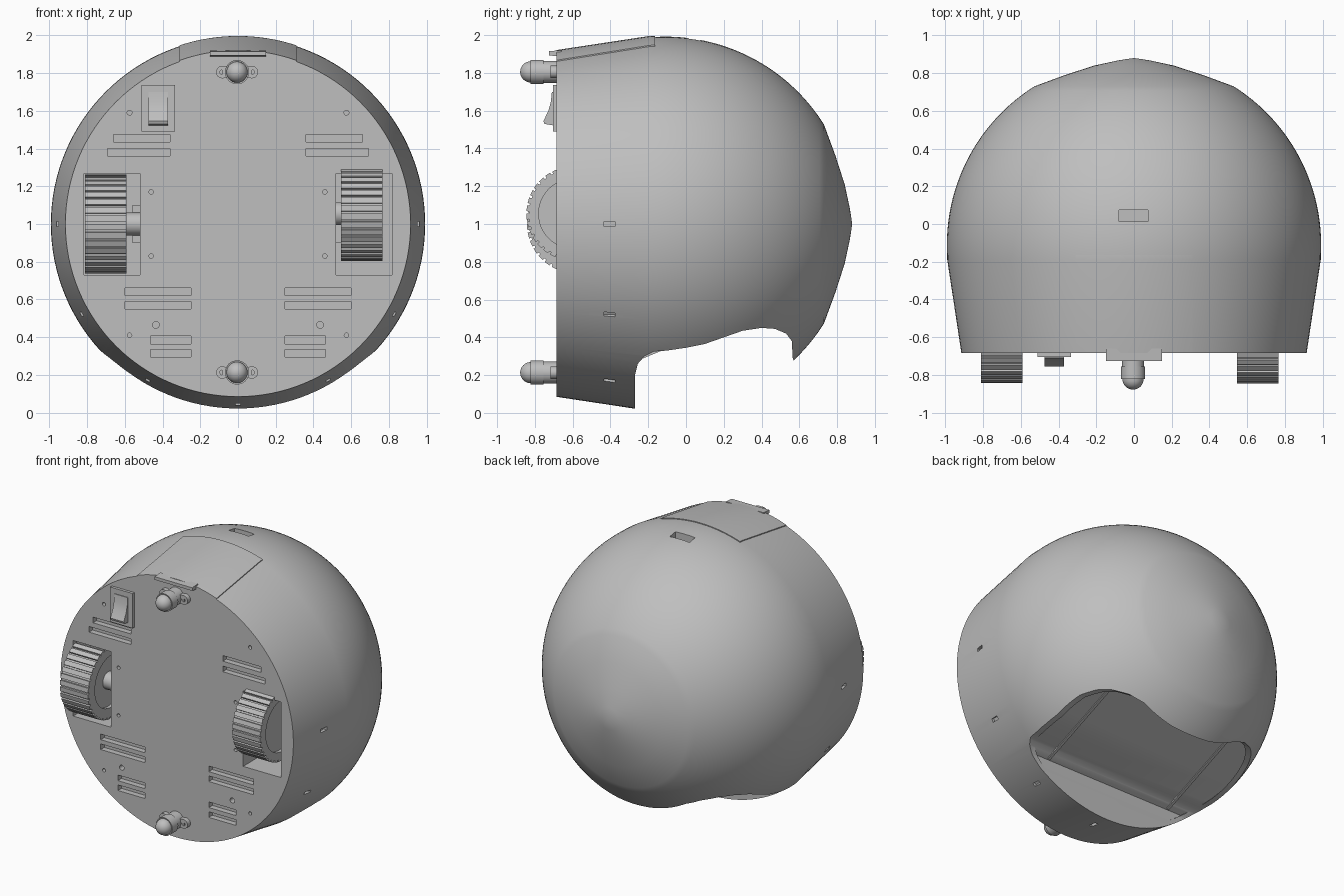
import bpy, bmesh, math
from mathutils import Matrix, Vector

if "Cube" in bpy.data.objects:
    bpy.data.objects.remove(bpy.data.objects["Cube"])

AXIS_Z = 1.0     # height of the body's long axis, which runs along y
FACE_Y = -0.685  # flat front face

grey = bpy.data.materials.new("plain grey")
grey.use_nodes = True
grey.diffuse_color = (0.52, 0.52, 0.52, 1)
grey.node_tree.nodes["Principled BSDF"].inputs["Base Color"].default_value = (0.52, 0.52, 0.52, 1)


def finish(bm, name):
    bmesh.ops.recalc_face_normals(bm, faces=bm.faces)
    me = bpy.data.meshes.new(name)
    bm.to_mesh(me)
    bm.free()
    me.materials.append(grey)
    ob = bpy.data.objects.new(name, me)
    bpy.context.collection.objects.link(ob)
    return ob


def smooth(ob, angle=30):
    bpy.ops.object.select_all(action='DESELECT')
    ob.select_set(True)
    bpy.context.view_layer.objects.active = ob
    bpy.ops.object.shade_smooth_by_angle(angle=math.radians(angle))


def lathe(name, pts, centre=(0, AXIS_Z), steps=128):
    """Revolve (y, radius) points about a line along y."""
    bm = bmesh.new()
    vs = [bm.verts.new((centre[0] + r, y, centre[1])) for y, r in pts]
    es = [bm.edges.new(p) for p in zip(vs, vs[1:])]
    bmesh.ops.spin(bm, geom=vs + es, cent=(centre[0], 0, centre[1]), axis=(0, 1, 0),
                   angle=math.tau, steps=steps)
    bmesh.ops.remove_doubles(bm, verts=bm.verts, dist=1e-5)
    return finish(bm, name)


def prism(name, pts, x0, x1):
    """Extrude a (y, z) outline along x."""
    bm = bmesh.new()
    f = bm.faces.new([bm.verts.new((x0, y, z)) for y, z in pts])
    ext = bmesh.ops.extrude_face_region(bm, geom=[f])["geom"]
    bmesh.ops.translate(bm, vec=(x1 - x0, 0, 0),
                        verts=[v for v in ext if isinstance(v, bmesh.types.BMVert)])
    return finish(bm, name)


def add_box(bm, x0, x1, y0, y1, z0, z1, turn=Matrix()):
    lo, hi = Vector((x0, y0, z0)), Vector((x1, y1, z1))
    m = turn @ Matrix.Translation((lo + hi) / 2) @ Matrix.Diagonal((*(hi - lo), 1))
    bmesh.ops.create_cube(bm, size=1, matrix=m)


def box(name, *dims):
    bm = bmesh.new()
    add_box(bm, *dims)
    return finish(bm, name)


def boolean(ob, tool, op='DIFFERENCE'):
    mod = ob.modifiers.new("cut", 'BOOLEAN')
    mod.operation, mod.object, mod.solver = op, tool, 'EXACT'
    bpy.context.view_layer.objects.active = ob
    bpy.ops.object.modifier_apply(modifier=mod.name)
    bpy.data.objects.remove(tool)


def body_profile(off=0.0):
    """Tapered skirt, round dome and a slightly pointed cap."""
    R, yc = 0.992 - off, -0.11
    pts = [(FACE_Y + off, 0), (FACE_Y + off, 0.915 - off), (-0.19, R - 0.002)]
    end = math.asin((0.73 - yc) / 0.992)
    pts += [(yc + R * math.sin(end * i / 24), R * math.cos(end * i / 24)) for i in range(25)]
    return pts + [(0.79 - off, 0.365), (0.84 - off, 0.21), (0.868 - off, 0.08), (0.88 - off, 0)]


# Body with the curved scoop opening underneath
body = lathe("body_shell", body_profile())
scoop = [(-0.27, -0.2), (-0.27, 0.2), (-0.255, 0.26), (-0.22, 0.3), (-0.17, 0.325), (-0.1, 0.33),
         (0, 0.345), (0.1, 0.365), (0.2, 0.4), (0.3, 0.435), (0.4, 0.45), (0.47, 0.445),
         (0.53, 0.42), (0.56, 0.38), (0.565, 0.29), (0.6, 0.2), (0.6, -0.2)]
boolean(body, prism("scoop_cutter", scoop, -1.2, 1.2))

# Hollow behind the opening, closed by a sloping panel
cavity = lathe("cavity_cutter", body_profile(0.03))
boolean(cavity, prism("slope_cutter", [(-0.268, -0.2), (-0.268, 0.28), (0.7, 0.68), (0.7, -0.2)],
                      -1.2, 1.2), 'INTERSECT')
boolean(body, cavity)
for s in (-1, 1):
    prism("slope_rib", [(-0.26, 0.275), (-0.26, 0.3), (0.45, 0.593), (0.45, 0.568)],
          s * 0.5 - 0.01, s * 0.5 + 0.01)

# Front openings: wheel wells, vents and screw holes
bm = bmesh.new()
vents = [(0.36, 0.66, 1.435), (0.36, 0.692, 1.36), (0.25, 0.6, 0.62), (0.25, 0.6, 0.55),
         (0.25, 0.465, 0.365), (0.25, 0.465, 0.295)]
holes = [(0.575, 1.59, 0.013), (0.46, 1.17, 0.012), (0.46, 0.83, 0.012),
         (0.575, 0.41, 0.012), (0.435, 0.465, 0.018)]
for s in (-1, 1):
    def sided(a, b):
        return sorted((s * a, s * b))
    add_box(bm, *sided(0.52, 0.817), -0.9, -0.3, 0.73, 1.267)
    for a, b, z in vents:
        add_box(bm, *sided(a, b), -0.9, FACE_Y + 0.04, z, z + 0.04)
    for x, z, r in holes:
        m = Matrix.Translation((s * x, FACE_Y, z)) @ Matrix.Rotation(math.pi / 2, 4, 'X')
        bmesh.ops.create_cone(bm, cap_ends=True, segments=16, radius1=r, radius2=r,
                              depth=0.08, matrix=m)
# Small slots round the lower skirt, and one on top
for i in range(7):
    turn = Matrix.Translation((0, 0, AXIS_Z)) @ Matrix.Rotation(math.radians(30 * i), 4, 'Y')
    add_box(bm, 0.935, 1.1, -0.435, -0.375, -0.012, 0.012, turn)
add_box(bm, -0.08, 0.075, 0.012, 0.075, 1.93, 2.1)
boolean(body, finish(bm, "opening_cutter"))
smooth(body)

# Removable top hatch and its finger tab
hatch = lathe("top_hatch", [(y, r + 0.006) for y, r in body_profile()[1:4]])
bm = bmesh.new()
bm.from_mesh(hatch.data)
bmesh.ops.holes_fill(bm, edges=[e for e in bm.edges if e.is_boundary])
bmesh.ops.recalc_face_normals(bm, faces=bm.faces)
bm.to_mesh(hatch.data)
bm.free()
boolean(hatch, box("hatch_cutter", -0.31, 0.31, -0.8, -0.165, 1.85, 2.2), 'INTERSECT')
smooth(hatch)
tab_pts = [(-0.66, 1.885), (-0.725, 1.893), (-0.725, 1.915), (-0.66, 1.92)]
prism("hatch_tab", tab_pts, -0.148, 0.148)

# Drive wheels with ribbed treads, recessed hubs and axles
TEETH = 36
for name, s, zc, yc, x0, x1, rad in (("right", -1, 1.0, -0.58, -0.812, -0.59, 0.262),
                                     ("left", 1, 1.055, -0.595, 0.545, 0.765, 0.25)):
    outline = []
    for i in range(TEETH):
        for frac, drop in ((0, 0), (0.7, 0), (0.72, 0.013), (0.98, 0.013)):
            a = math.tau * (i + frac) / TEETH
            outline.append((yc + (rad - drop) * math.cos(a), zc + (rad - drop) * math.sin(a)))
    wheel = prism(name + "_wheel", outline, x0, x1)

    def disc(label, r, a, b, n=48):
        ring = [(yc + r * math.cos(math.tau * i / n), zc + r * math.sin(math.tau * i / n))
                for i in range(n)]
        return prism(label, ring, a, b)
    for a, b in ((x0 - 0.05, x0 + 0.025), (x1 - 0.025, x1 + 0.05)):
        boolean(wheel, disc("hub_cutter", 0.185, a, b))
    inner = x1 if s < 0 else x0
    smooth(disc(name + "_axle", 0.06, *sorted((inner + s * 0.06, s * 0.51))))
    box(name + "_motor_mount", *sorted((s * 0.515, s * 0.56)), -0.56, -0.3, 0.9, 1.1)

# Ball casters at top and bottom of the face
for name, z in (("upper", 1.805), ("lower", 0.213)):
    x = -0.005
    ball = [(-0.82, 0.056)] + [(-0.822 - 0.056 * math.sin(math.pi * i / 16),
                                0.056 * math.cos(math.pi * i / 16)) for i in range(1, 9)]
    post = [(-0.66, 0), (-0.66, 0.058), (-0.755, 0.058), (-0.755, 0.064), (-0.822, 0.064)]
    smooth(lathe(name + "_caster", post + ball, (x, z), 32))
    for s in (-1, 1):
        ear = [(-0.66, 0), (-0.66, 0.033), (-0.718, 0.033), (-0.718, 0.013),
               (-0.7, 0.013), (-0.7, 0)]
        smooth(lathe(name + "_caster_ear", ear, (x + s * 0.078, z), 24))
        box(name + "_caster_arm", *sorted((x, x + s * 0.08)), -0.716, -0.66, z - 0.03, z + 0.03)

# Rocker switch
box("switch_frame", -0.512, -0.335, -0.705, -0.66, 1.49, 1.737)
rocker = [(-0.69, 1.70), (-0.71, 1.70), (-0.715, 1.65), (-0.728, 1.6), (-0.755, 1.545),
          (-0.75, 1.53), (-0.69, 1.52)]
smooth(prism("switch_rocker", rocker, -0.475, -0.37))
